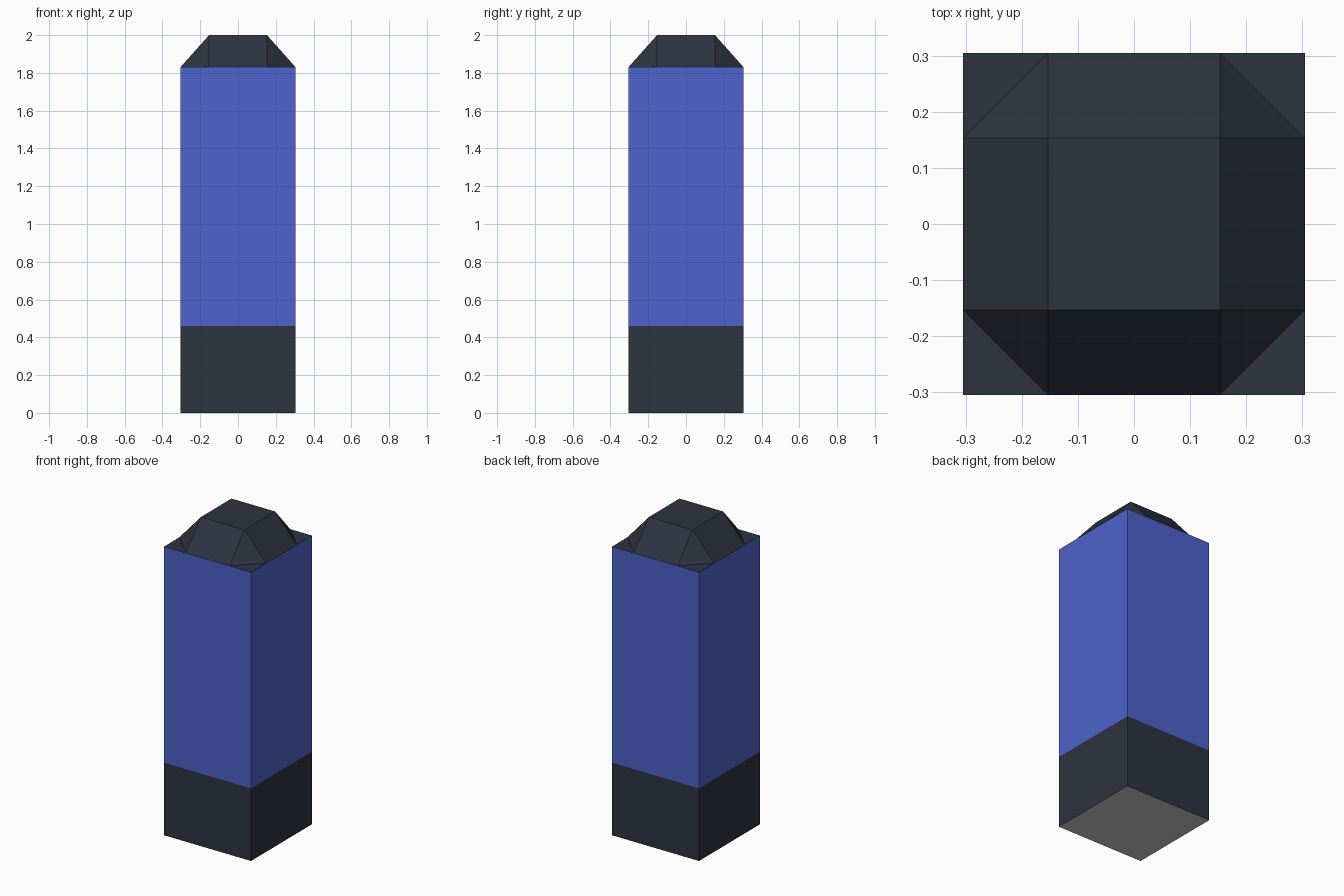
import bpy, bmesh

if "Cube" in bpy.data.objects:
    bpy.data.objects.remove(bpy.data.objects["Cube"])

W = 0.305      # half width of the column
T = 0.153      # half width of the flat dome top
Z_BASE, Z_BODY, Z_TOP = 0.46, 1.83, 2.0
CORNERS = [(-1, -1), (1, -1), (1, 1), (-1, 1)]


def material(name, rgb):
    m = bpy.data.materials.new(name)
    m.diffuse_color = (*rgb, 1)
    m.use_nodes = True
    m.node_tree.nodes["Principled BSDF"].inputs["Base Color"].default_value = m.diffuse_color
    return m


def finish(name, bm, mat=None):
    bmesh.ops.remove_doubles(bm, verts=bm.verts, dist=1e-5)
    mesh = bpy.data.meshes.new(name)
    bm.to_mesh(mesh)
    bm.free()
    ob = bpy.data.objects.new(name, mesh)
    bpy.context.collection.objects.link(ob)
    if mat:
        mesh.materials.append(mat)
    return ob


def square_tube(name, z0, z1, mat):
    """Four outward-facing walls."""
    bm = bmesh.new()
    low = [bm.verts.new((W * x, W * y, z0)) for x, y in CORNERS]
    high = [bm.verts.new((W * x, W * y, z1)) for x, y in CORNERS]
    for i in range(4):
        j = (i + 1) % 4
        bm.faces.new((low[i], low[j], high[j], high[i]))
    return finish(name, bm, mat)


dark = material("dark_slate", (0.026, 0.033, 0.051))
blue = material("blue", (0.074, 0.125, 0.604))

# Column walls
square_tube("base", 0, Z_BASE, dark)
square_tube("body", Z_BASE, Z_BODY, blue)

# Plain grey underside
bm = bmesh.new()
bm.faces.new([bm.verts.new((W * x, W * y, 0)) for x, y in reversed(CORNERS)])
finish("underside", bm)

# Dome: square top over an eight-sided foot, open below
bm = bmesh.new()
for x, y in CORNERS:
    bm.verts.new((T * x, T * y, Z_TOP))
    bm.verts.new((W * x, T * y, Z_BODY))
    bm.verts.new((T * x, W * y, Z_BODY))
bmesh.ops.convex_hull(bm, input=bm.verts)
bmesh.ops.dissolve_limit(bm, angle_limit=0.01, verts=bm.verts, edges=bm.edges)
bmesh.ops.recalc_face_normals(bm, faces=bm.faces)
bmesh.ops.delete(bm, geom=[f for f in bm.faces if f.normal.z < -0.9],
                 context='FACES_ONLY')
finish("dome", bm, dark)

# Flat corner ledges around the dome
bm = bmesh.new()
for x, y in CORNERS:
    pts = [(W * x, T * y), (W * x, W * y), (T * x, W * y)]
    if x * y < 0:
        pts.reverse()
    bm.faces.new([bm.verts.new((px, py, Z_BODY)) for px, py in pts])
finish("corner_ledges", bm, dark)
